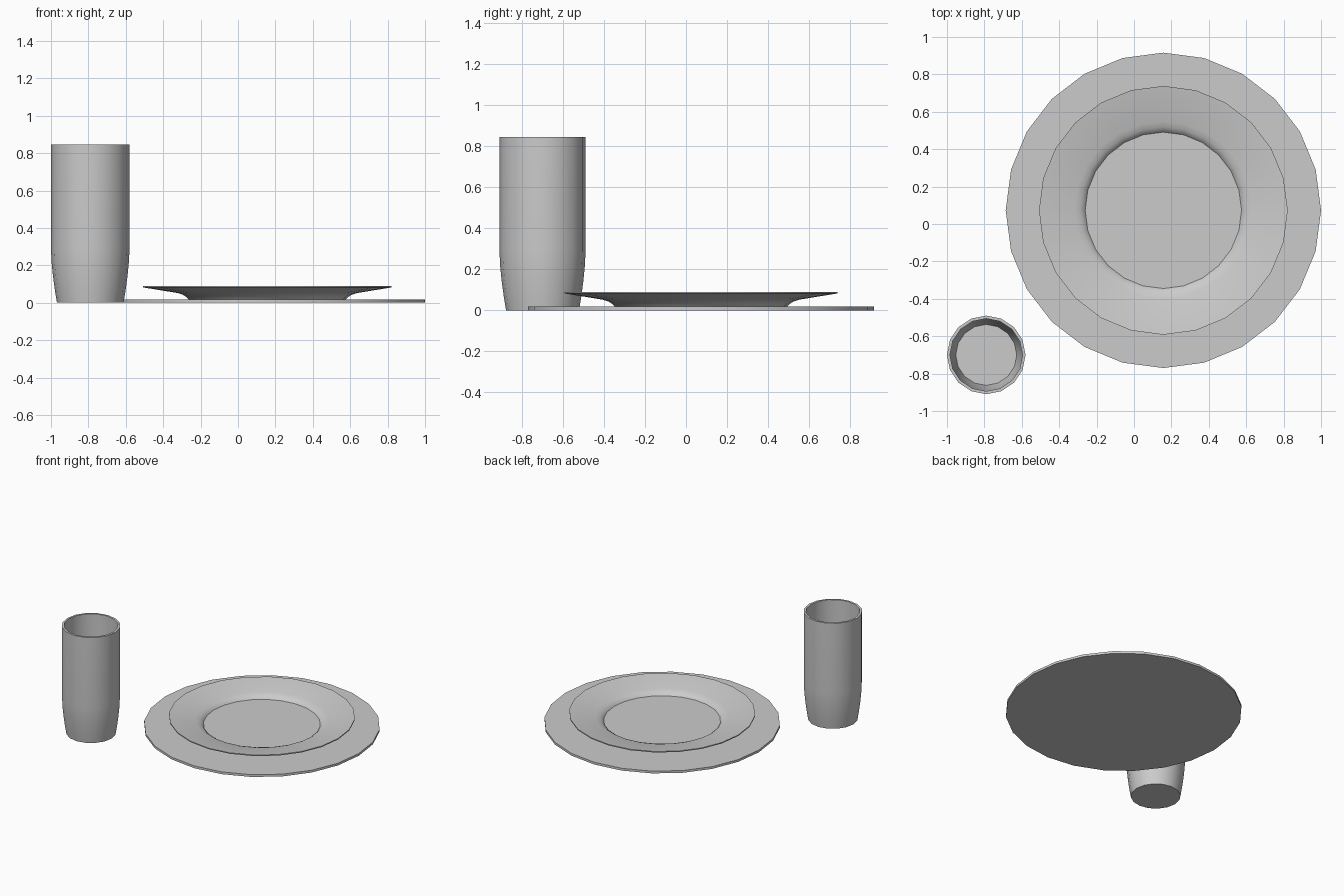
import bpy
import math

if "Cube" in bpy.data.objects:
    bpy.data.objects.remove(bpy.data.objects["Cube"])

# One plain grey for everything
grey = bpy.data.materials.new("plain_grey")
grey.use_nodes = True
colour = (0.6, 0.6, 0.6, 1)
grey.diffuse_color = colour
grey.node_tree.nodes["Principled BSDF"].inputs["Base Color"].default_value = colour


def lathe(name, profile, sides, centre):
    """Turn a (radius, height) profile about z and cap both ends."""
    verts, faces = [], []
    for r, z in profile:
        for i in range(sides):
            a = 2 * math.pi * i / sides
            verts.append((r * math.cos(a), r * math.sin(a), z))
    for k in range(len(profile) - 1):
        for i in range(sides):
            j = (i + 1) % sides
            low, high = k * sides, (k + 1) * sides
            faces.append((low + i, low + j, high + j, high + i))
    faces.append(tuple(reversed(range(sides))))
    faces.append(tuple(range(len(verts) - sides, len(verts))))
    mesh = bpy.data.meshes.new(name)
    mesh.from_pydata(verts, [], faces)
    mesh.materials.append(grey)
    obj = bpy.data.objects.new(name, mesh)
    obj.location = centre
    bpy.context.collection.objects.link(obj)
    bpy.ops.object.select_all(action='DESELECT')
    obj.select_set(True)
    bpy.context.view_layer.objects.active = obj
    bpy.ops.object.shade_smooth_by_angle(angle=math.radians(40))
    return obj


plate_centre = (0.157, 0.073, 0)

# Thin round mat under the plate
lathe("round_mat", [(0.843, 0), (0.843, 0.018)], 24, plate_centre)

# Plate: foot, flared underside, rim, then back down to the flat well
lathe("plate", [
    (0.42, 0.018), (0.432, 0.03), (0.45, 0.042), (0.48, 0.052),
    (0.665, 0.082), (0.665, 0.09),
    (0.475, 0.059), (0.445, 0.049), (0.428, 0.038), (0.418, 0.025),
], 24, plate_centre)

# Tumbler: tapered base, straight wall, hollow inside
lathe("tumbler", [
    (0.178, 0), (0.188, 0.06), (0.199, 0.14), (0.207, 0.22), (0.21, 0.29),
    (0.21, 0.845), (0.194, 0.845),
    (0.194, 0.29), (0.191, 0.22), (0.183, 0.14), (0.172, 0.06), (0.163, 0.018),
], 16, (-0.79, -0.7, 0))
